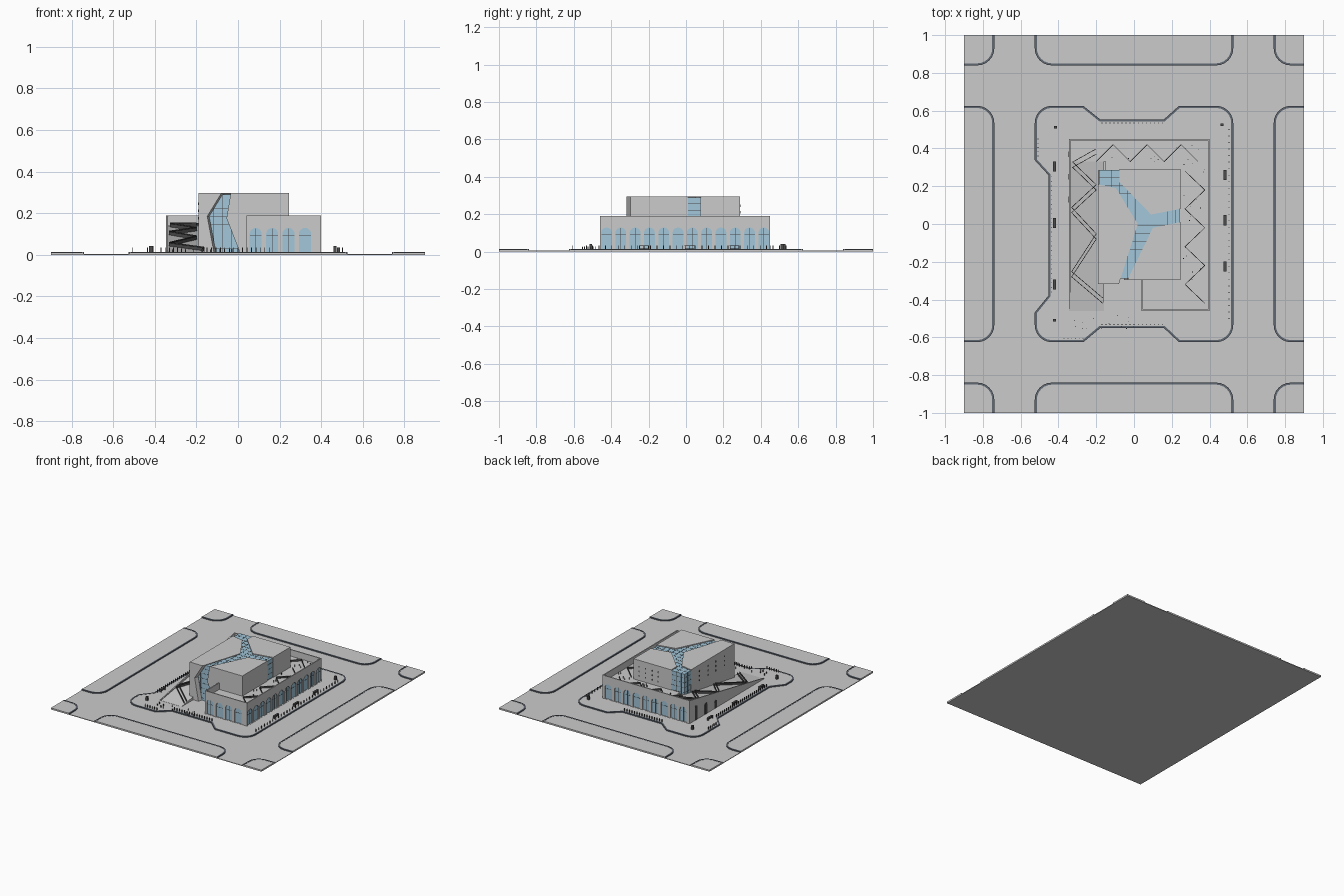
import bpy, bmesh, math, random
from mathutils import Vector

if "Cube" in bpy.data.objects:
    bpy.data.objects.remove(bpy.data.objects["Cube"])

random.seed(4)

def material(name, rgb):
    m = bpy.data.materials.new(name)
    m.diffuse_color = (*rgb, 1)
    m.use_nodes = True
    m.node_tree.nodes["Principled BSDF"].inputs["Base Color"].default_value = m.diffuse_color
    return m

GLASS = material("glass_blue", (0.36, 0.57, 0.70))
CURB = material("curb_slate", (0.12, 0.14, 0.17))
DARK = material("dark_metal", (0.07, 0.07, 0.07))

def finish(name, bm, mat=None):
    bmesh.ops.recalc_face_normals(bm, faces=bm.faces)
    me = bpy.data.meshes.new(name)
    bm.to_mesh(me)
    bm.free()
    ob = bpy.data.objects.new(name, me)
    bpy.context.collection.objects.link(ob)
    if mat:
        me.materials.append(mat)
    return ob

def loft(bm, rings):
    vs = [[bm.verts.new(p) for p in r] for r in rings]
    n = len(rings[0])
    for a, b in zip(vs, vs[1:]):
        for i in range(n):
            j = (i + 1) % n
            bm.faces.new((a[i], a[j], b[j], b[i]))
    bm.faces.new(vs[0][::-1])
    bm.faces.new(vs[-1])

def level(poly, z):
    return [(x, y, z) for x, y in poly]

def prism(bm, poly, z0, z1):
    loft(bm, [level(poly, z0), level(poly, z1)])

def box(bm, x0, x1, y0, y1, z0, z1):
    prism(bm, [(x0, y0), (x1, y0), (x1, y1), (x0, y1)], z0, z1)

def fillet(pts, radii, n=6):
    out = []
    for i, (p, r) in enumerate(zip(pts, radii)):
        p = Vector(p)
        if not r:
            out.append(tuple(p))
            continue
        a = (Vector(pts[i - 1]) - p).normalized()
        b = (Vector(pts[(i + 1) % len(pts)]) - p).normalized()
        c = p + (a + b) * r
        for k in range(n + 1):
            t = k / n * math.pi / 2
            out.append(tuple(c - b * r * math.cos(t) - a * r * math.sin(t)))
    return out

def ribbon(bm, pts, width, height, closed=False):
    """Upright wall of given width and height following 3D points."""
    P = [Vector(p) for p in pts]
    n, rings = len(P), []
    for i, p in enumerate(P):
        prev = P[i - 1] if (i or closed) else None
        nxt = P[(i + 1) % n] if (i < n - 1 or closed) else None
        d0 = (p - prev).xy.normalized() if prev else (nxt - p).xy.normalized()
        d1 = (nxt - p).xy.normalized() if nxt else d0
        t = (d0 + d1).normalized()
        s = width / 2 / max(0.4, t.dot(d1))
        o, up = Vector((-t.y * s, t.x * s, 0)), Vector((0, 0, height))
        rings.append([bm.verts.new(q) for q in (p - o, p + o, p + o + up, p - o + up)])
    pairs = list(zip(rings, rings[1:])) + ([(rings[-1], rings[0])] if closed else [])
    for a, b in pairs:
        for i in range(4):
            bm.faces.new((a[i], a[(i + 1) % 4], b[(i + 1) % 4], b[i]))
    if not closed:
        bm.faces.new(rings[0])
        bm.faces.new(rings[-1][::-1])

# Street plate
bm = bmesh.new()
box(bm, -0.9, 0.9, -1, 1, 0, 0.005)
finish("street_plate", bm)

# Raised pavements with curbs
walk, curb = bmesh.new(), bmesh.new()
R = 0.085
half = [(0.52, -0.62), (0.52, 0.62), (0.24, 0.62), (0.16, 0.548), (-0.18, 0.548), (-0.27, 0.62),
        (-0.52, 0.62), (-0.52, 0.34), (-0.447, 0.26), (-0.447, -0.38), (-0.52, -0.47), (-0.52, -0.62),
        (-0.27, -0.62), (-0.18, -0.545), (0.16, -0.545), (0.24, -0.62)]
plaza = fillet(half, [R if abs(x) > 0.5 and abs(y) > 0.6 else 0 for x, y in half])
prism(walk, plaza, 0.003, 0.012)
ribbon(curb, level(plaza, 0.003), 0.011, 0.0105, True)
for s in (-1, 1):
    strips = [[(-0.52, s), (-0.52, 0.845 * s), (0.52, 0.845 * s), (0.52, s)],
              [(0.9 * s, -0.62), (0.745 * s, -0.62), (0.745 * s, 0.62), (0.9 * s, 0.62)]]
    polys = [fillet(p, [0, R, R, 0]) for p in strips]
    for t in (-1, 1):
        polys.append(fillet([(0.745 * s, t), (0.745 * s, 0.845 * t), (0.9 * s, 0.845 * t), (0.9 * s, t)],
                            [0, R, 0, 0])[:-1] + [(0.9 * s, t)])
    for k, p in enumerate(polys):
        prism(walk, p, 0.003, 0.012)
        ribbon(curb, level(p if k < 2 else p[:-1], 0.003), 0.011, 0.0105)
finish("pavements", walk)
finish("curbs", curb, CURB)

# Podium with arched recesses
bm = bmesh.new()
prism(bm, [(0.04, -0.46), (0.40, -0.46), (0.40, 0.45), (-0.345, 0.45), (-0.345, 0.33),
           (-0.15, 0.33), (-0.15, -0.28), (0.04, -0.28)], 0.008, 0.14)
podium = finish("podium", bm)

def arch(bm, o, along, inward, w, h, d0, d1):
    """Round-headed panel; o is the base centre on the wall plane."""
    prof = [(-w / 2, 0), (w / 2, 0)] + [(w / 2 * math.cos(a), h - w / 2 + w / 2 * math.sin(a))
            for a in (math.pi * k / 10 for k in range(11))]
    o, along, inward = Vector(o), Vector(along), Vector(inward)
    loft(bm, [[o + along * u + inward * d + Vector((0, 0, v)) for u, v in prof] for d in (d0, d1)])

X, Y = Vector((1, 0, 0)), Vector((0, 1, 0))
spots = [((0.085 + 0.079 * i, -0.46, 0.013), X, Y) for i in range(4)]
spots += [((0.40, -0.425 + 0.0765 * i, 0.013), Y, -X) for i in range(12)]
spots += [((-0.29 + 0.0798 * i, 0.45, 0.013), X, -Y) for i in range(9)]
cut, glass, bars = bmesh.new(), bmesh.new(), bmesh.new()
for o, a, n in spots:
    arch(cut, o, a, n, 0.058, 0.116, -0.01, 0.009)
    arch(glass, o, a, n, 0.058, 0.116, 0.007, 0.012)
    c = Vector(o) + n * 0.007
    box(bars, c.x - 0.001, c.x + 0.001, c.y - 0.001, c.y + 0.001, 0.013, 0.127)
    h = a * 0.028 + Vector((abs(n.x), abs(n.y), 0)) * 0.001
    box(bars, c.x - h.x, c.x + h.x, c.y - h.y, c.y + h.y, 0.09, 0.092)
cutter = finish("arch_cutter", cut)
cutter.hide_render = True
mod = podium.modifiers.new("arches", "BOOLEAN")
mod.operation, mod.object, mod.solver = "DIFFERENCE", cutter, "EXACT"
dg = bpy.context.evaluated_depsgraph_get()
podium.data = bpy.data.meshes.new_from_object(podium.evaluated_get(dg))
podium.modifiers.clear()
bpy.data.objects.remove(cutter)
finish("arch_glass", glass, GLASS)
finish("arch_glazing_bars", bars, DARK)

# Parapets, including the one falling with the ramp
bm = bmesh.new()
ribbon(bm, level([(0.044, -0.29), (0.044, -0.456), (0.396, -0.456), (0.396, 0.446),
                  (-0.345, 0.446)], 0.14), 0.008, 0.05)
loft(bm, [[(x, -0.46, 0.008), (x, 0.45, 0.008), (x, 0.45, 0.19), (x, -0.46, 0.018)]
          for x in (-0.345, -0.337)])
finish("parapets", bm)

# Sloping roof ramp and its switchback walls
def ramp_z(y):
    return min(0.14, 0.013 + (y + 0.46) * 0.16)

bm = bmesh.new()
prof = [(-0.46, 0.008), (0.34, 0.008), (0.34, 0.14), (-0.46, 0.013)]
loft(bm, [[(x, y, z) for y, z in prof] for x in (-0.342, -0.16)])
finish("roof_ramp", bm)
bm = bmesh.new()
zig = [(-0.165, -0.42), (-0.33, -0.28), (-0.20, -0.08), (-0.33, 0.06), (-0.20, 0.18), (-0.325, 0.30), (-0.2, 0.37)]
for dy in (0, 0.028):
    ribbon(bm, [(x, y + dy, ramp_z(y + dy) - 0.003) for x, y in zig], 0.003, 0.018)
ribbon(bm, level([(-0.2 + 0.09 * i, 0.42 if i % 2 else 0.33) for i in range(7)], 0.139), 0.003, 0.014)
ribbon(bm, level([(0.375 if i % 2 else 0.27, 0.28 - 0.1 * i) for i in range(8)], 0.139), 0.003, 0.014)
finish("switchback_walls", bm, DARK)

# Tower: three solid masses split by a glazed crack
def tower_left(f):
    return [(-0.19, -0.318), (f, -0.318), (f + 0.1, 0.0), (f - 0.015, 0.19), (-0.19, 0.21)]

def tower_right(f):
    return [(f, -0.297), (0.245, -0.297), (0.245, 0.01), (0.10, -0.02)]

bm = bmesh.new()
loft(bm, [level(tower_left(f), z) for f, z in ((-0.115, 0.008), (-0.148, 0.185), (-0.08, 0.296))])
loft(bm, [level(tower_right(f), z) for f, z in ((0.01, 0.008), (-0.055, 0.175), (-0.035, 0.296))])
prism(bm, [(-0.077, 0.29), (-0.077, 0.222), (0.09, 0.05), (0.245, 0.08), (0.245, 0.29)], 0.008, 0.296)
finish("tower_masses", bm)
bm = bmesh.new()
box(bm, -0.186, 0.241, -0.288, 0.286, 0.012, 0.289)
finish("atrium_glass", bm, GLASS)

# Mullion grid around the atrium glass
bm = bmesh.new()
for i in range(10):
    x = -0.16 + 0.042 * i
    box(bm, x, x + 0.0016, -0.289, 0.287, 0.013, 0.290)
for i in range(13):
    y = -0.26 + 0.042 * i
    box(bm, -0.187, 0.242, y, y + 0.0016, 0.013, 0.290)
for i in range(7):
    z = 0.03 + 0.038 * i
    box(bm, -0.187, 0.242, -0.289, 0.287, z, z + 0.0016)
finish("atrium_mullions", bm, DARK)

# Small tower windows and ramp wall doors
bm = bmesh.new()
for i in range(4):
    for j in range(3):
        box(bm, -0.1915, -0.188, -0.2 + 0.1 * i, -0.19 + 0.1 * i, 0.17 + 0.035 * j, 0.182 + 0.035 * j)
        box(bm, 0.03 + 0.055 * i, 0.038 + 0.055 * i, 0.288, 0.2915, 0.17 + 0.035 * j, 0.182 + 0.035 * j)
for y, h in ((0.37, 0.11), (0.25, 0.085), (0.13, 0.06)):
    arch(bm, (-0.345, y, 0.013), Y, X, 0.03, h, -0.002, 0.003)
finish("tower_windows_and_doors", bm, DARK)

# Bollards along the plaza edge
bm = bmesh.new()
def row(a, b, n):
    for i in range(n):
        p = Vector(a).lerp(Vector(b), i / (n - 1))
        box(bm, p.x - 0.002, p.x + 0.002, p.y - 0.002, p.y + 0.002, 0.011, 0.034)
row((-0.17, 0.535), (0.15, 0.535), 16)
row((-0.17, -0.532), (0.15, -0.532), 16)
row((-0.37, -0.605), (-0.27, -0.605), 6)
row((-0.435, -0.36), (-0.435, 0.25), 26)
row((0.503, -0.5), (0.503, 0.5), 30)
row((-0.508, 0.36), (-0.508, 0.45), 5)
finish("bollards", bm, DARK)

# Street shelters and kiosks
bm = bmesh.new()
for x, ys in ((-0.42, (0.305, 0.005, -0.32)), (0.483, (0.26, 0.02, -0.225))):
    for y in ys:
        box(bm, x - 0.008, x + 0.008, y - 0.027, y + 0.027, 0.030, 0.034)
        box(bm, x - 0.002, x + 0.002, y - 0.025, y + 0.025, 0.018, 0.021)
        for s in (-1, 1):
            box(bm, x - 0.007, x + 0.007, y + s * 0.024 - 0.002, y + s * 0.024 + 0.002, 0.011, 0.031)
for x, y in ((-0.415, 0.512), (-0.42, -0.51), (0.466, 0.525)):
    box(bm, x - 0.008, x + 0.008, y - 0.007, y + 0.007, 0.011, 0.042)
finish("shelters_and_kiosks", bm, DARK)

# Pedestrians on the plaza and roof deck
bm = bmesh.new()
def person(x, y, z):
    box(bm, x - 0.0018, x + 0.0018, y - 0.0018, y + 0.0018, z, z + 0.014)
    box(bm, x - 0.001, x + 0.001, y - 0.001, y + 0.001, z + 0.014, z + 0.017)
for i in range(14):
    person(random.uniform(-0.33, 0.0), random.uniform(-0.56, -0.48), 0.012)
    person(random.uniform(0.26, 0.38), random.uniform(-0.42, 0.4), 0.14)
    person(random.uniform(-0.15, 0.36), random.uniform(0.31, 0.42), 0.14)
finish("pedestrians", bm, DARK)
